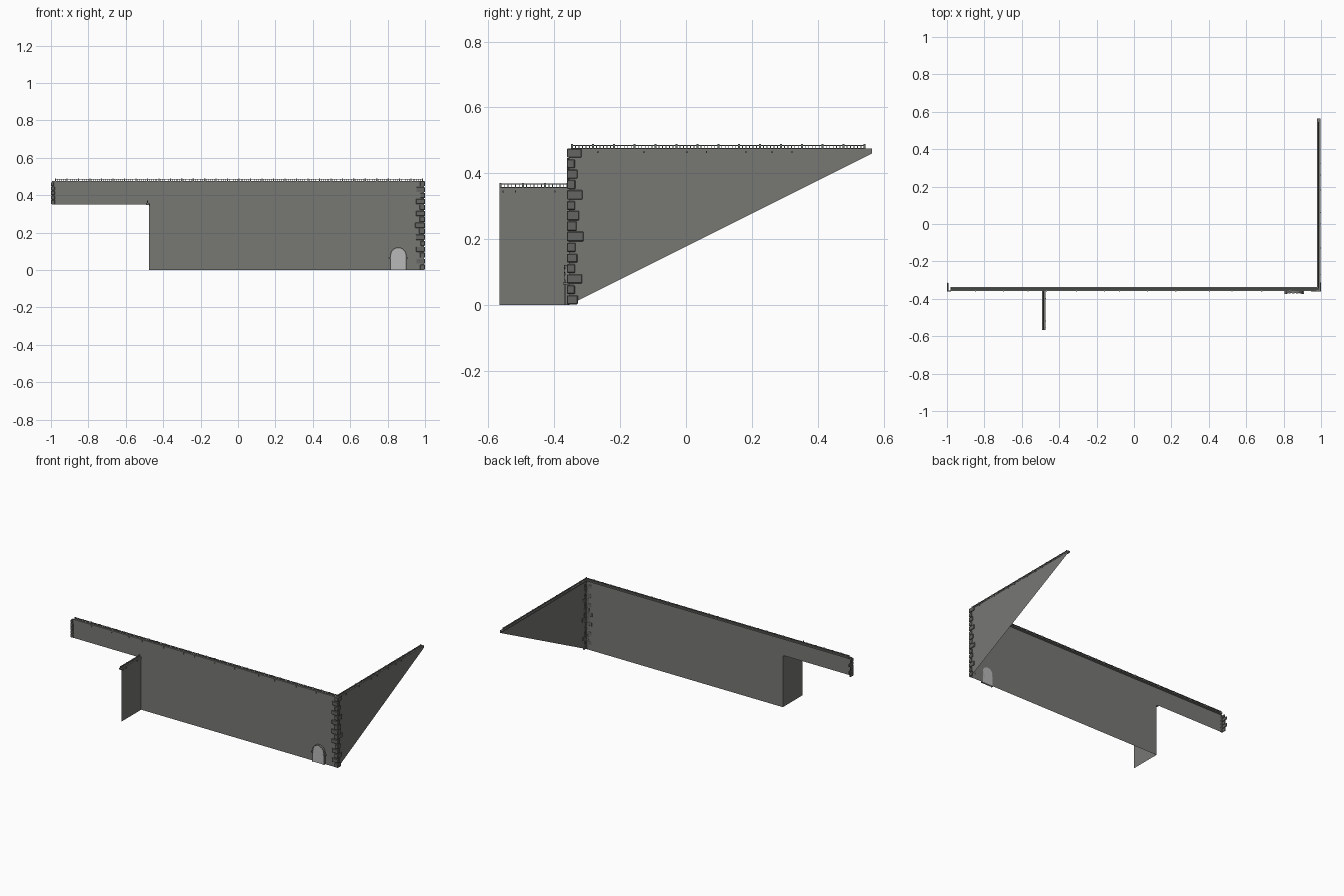
import bpy, bmesh, math, random

if "Cube" in bpy.data.objects:
    bpy.data.objects.remove(bpy.data.objects["Cube"])
random.seed(4)

def material(name, r, g, b):
    m = bpy.data.materials.new(name)
    m.diffuse_color = (r, g, b, 1)
    m.use_nodes = True
    m.node_tree.nodes["Principled BSDF"].inputs["Base Color"].default_value = m.diffuse_color
    return m

WALL = material("wall grey", 0.185, 0.185, 0.175)
STONE = material("stone grey", 0.13, 0.13, 0.122)
RAIL = material("railing green grey", 0.14, 0.16, 0.14)
DOOR = material("door light grey", 0.48, 0.48, 0.48)

def finish(name, bm, mat):
    me = bpy.data.meshes.new(name)
    bm.to_mesh(me)
    bm.free()
    me.materials.append(mat)
    ob = bpy.data.objects.new(name, me)
    bpy.context.collection.objects.link(ob)
    return ob

def box(bm, lo, hi):
    vs = bmesh.ops.create_cube(bm, size=1)["verts"]
    for v in vs:
        for i in range(3):
            v.co[i] = lo[i] if v.co[i] < 0 else hi[i]

def prism(bm, pts, offset):
    """Polygon extruded along an offset vector."""
    f = bm.faces.new([bm.verts.new(p) for p in pts])
    ext = bmesh.ops.extrude_face_region(bm, geom=[f])["geom"]
    vs = [v for v in ext if isinstance(v, bmesh.types.BMVert)]
    bmesh.ops.translate(bm, verts=vs, vec=offset)
    bmesh.ops.recalc_face_normals(bm, faces=bm.faces[:])

def sheet(name, pts):
    bm = bmesh.new()
    bm.faces.new([bm.verts.new(p) for p in pts])
    finish(name, bm, WALL)

# thin wall sheets
X0, X1, XS, YF, YB, TOP, LOW = -0.994, 0.994, -0.475, -0.355, 0.565, 0.475, 0.35
sheet("front_wall", [(XS, YF, 0), (X1, YF, 0), (X1, YF, TOP), (X0, YF, TOP),
                     (X0, YF, LOW), (XS, YF, LOW)])
sheet("side_wall", [(X1, YF, 0), (X1, YB, 0.46), (X1, YB, TOP), (X1, YF, TOP)])
sheet("return_wall", [(XS, -0.567, 0), (XS, YF, 0), (XS, YF, 0.355), (XS, -0.567, 0.355)])

# ledges on the wall tops, lying behind each wall face
bm = bmesh.new()
box(bm, (-0.98, YF - 0.002, 0.468), (0.996, -0.337, 0.476))
box(bm, (0.978, -0.337, 0.468), (0.996, YB, 0.476))
box(bm, (-0.493, -0.567, 0.348), (-0.473, YF, 0.357))
finish("wall_ledges", bm, WALL)

def railing(name, a, b, z, axis, fixed):
    """Balustrade along an axis: rails, balusters and taller posts."""
    bm = bmesh.new()
    def put(s, e, hw, z0, z1):
        if axis == 0:
            box(bm, (s, fixed - hw, z0), (e, fixed + hw, z1))
        else:
            box(bm, (fixed - hw, s, z0), (fixed + hw, e, z1))
    put(a, b, 0.003, z + 0.0085, z + 0.0115)
    put(a, b, 0.002, z, z + 0.002)
    n = max(1, round((b - a) / 0.0617))
    step = (b - a) / n
    for i in range(n + 1):
        c = a + i * step
        put(c - 0.003, c + 0.003, 0.003, z, z + 0.014)
        if i < n:
            for k in range(1, 6):
                d = c + k * step / 6
                put(d - 0.0012, d + 0.0012, 0.0012, z, z + 0.009)
    finish(name, bm, RAIL)

railing("front_railing", -0.975, 0.987, 0.475, 0, -0.346)
railing("side_railing", -0.346, 0.542, 0.475, 1, 0.987)
railing("return_railing", -0.563, -0.36, 0.357, 1, -0.484)

# small brackets under the ledges
bm = bmesh.new()
for x in (-0.85, -0.7, -0.57, -0.47, -0.31, -0.16, -0.08, 0.07, 0.22, 0.4, 0.52, 0.68, 0.83):
    box(bm, (x, YF - 0.005, 0.461), (x + 0.006, YF, 0.473))
for y in (-0.27, -0.13, 0, 0.06, 0.18, 0.26, 0.32):
    box(bm, (X1, y, 0.461), (X1 + 0.005, y + 0.004, 0.473))
for y in (-0.557, -0.52, -0.4):
    box(bm, (XS, y, 0.342), (XS + 0.005, y + 0.004, 0.354))
finish("ledge_brackets", bm, WALL)

# corner stones: L-shaped blocks wrapped around the outside of a corner
def quoins(name, sign, z, top, rows):
    bm = bmesh.new()
    h = (top - z) / rows
    t = 0.007
    for i in range(rows):
        jit = random.uniform(-0.004, 0.004)
        fx, sy = (0.05, 0.02) if i % 2 else (0.028, 0.04 if i % 4 == 2 else 0.028)
        if sign < 0:
            fx, sy = 0.018, 0.038 if i % 2 else 0.024
        fx += jit
        sy += jit
        xo, xi = sign * 1.0, sign * (1.0 - t)
        yo, yi = YF - t, YF + 0.0005
        z0 = z + i * h + 0.002
        pts = [(xo, yo), (xo, yi + sy), (xi, yi + sy), (xi, yi),
               (xo - sign * fx, yi), (xo - sign * fx, yo)]
        prism(bm, [(x, y, z0) for x, y in pts], (0, 0, h - 0.004 + jit * 0.5))
    ob = finish(name, bm, STONE)
    bev = ob.modifiers.new("chipped edges", 'BEVEL')
    bev.width, bev.segments = 0.002, 1

quoins("right_corner_stones", 1, 0.0, 0.478, 15)
quoins("left_corner_stones", -1, 0.35, 0.472, 5)

# arched door with a rim of stones
CX, R, SPRING = 0.857, 0.038, 0.078
def arch(r):
    return [(r * math.cos(math.pi * i / 12), r * math.sin(math.pi * i / 12)) for i in range(13)]

bm = bmesh.new()
pts = [(R, -SPRING)] + arch(R) + [(-R, -SPRING)]
prism(bm, [(CX + x, YF, SPRING + z) for x, z in pts], (0, -0.012, 0))
finish("arched_door", bm, DOOR)

bm = bmesh.new()
outer = [(R + 0.006, -SPRING)] + arch(R + 0.006) + [(-R - 0.006, -SPRING)]
for i in range(len(pts) - 1):
    quad = [pts[i], outer[i], outer[i + 1], pts[i + 1]]
    prism(bm, [(CX + x, YF, SPRING + z) for x, z in quad], (0, -0.016 if i % 2 else -0.013, 0))
for s in (-1, 1):
    a, b = sorted((CX + s * R, CX + s * (R + 0.014)))
    box(bm, (a, YF - 0.018, 0.062), (b, YF, 0.068))
finish("door_surround", bm, WALL)
